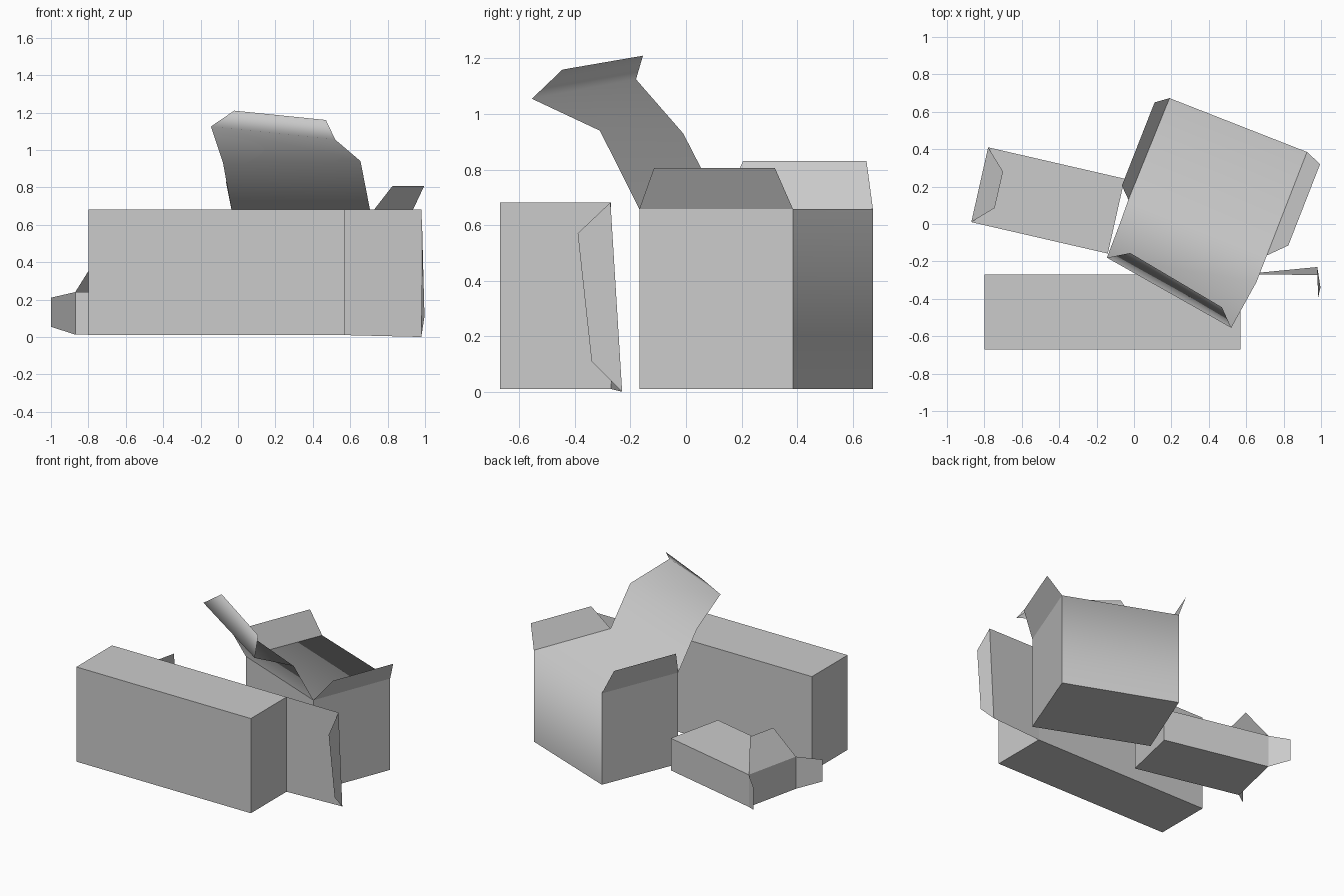
import bpy

if "Cube" in bpy.data.objects:
    bpy.data.objects.remove(bpy.data.objects["Cube"])


def mesh_object(name, verts, faces, smooth=False):
    mesh = bpy.data.meshes.new(name)
    mesh.from_pydata(verts, [], faces)
    mesh.polygons.foreach_set("use_smooth", [smooth] * len(faces))
    mesh.update()
    obj = bpy.data.objects.new(name, mesh)
    bpy.context.collection.objects.link(obj)
    return obj


def carton(name, corners, z0, z1, skip=()):
    """Closed box over four counter-clockwise ground corners."""
    verts = [(x, y, z) for z in (z0, z1) for x, y in corners]
    faces = [(3, 2, 1, 0), (4, 5, 6, 7)]
    faces += [(i, (i + 1) % 4, (i + 1) % 4 + 4, i + 4) for i in range(4)]
    return mesh_object(name, verts, [f for i, f in enumerate(faces) if i not in skip])


def flap(name, *points):
    return mesh_object(name, points, [tuple(range(len(points)))])


def strip(name, rows):
    """Smooth sheet through successive left/right point pairs."""
    verts = [p for row in rows for p in row]
    faces = [(2 * i, 2 * i + 1, 2 * i + 3, 2 * i + 2) for i in range(len(rows) - 1)]
    return mesh_object(name, verts, faces, smooth=True)


# Long carton with an open end flap and its folded tab
carton("long_box", [(-.80, -.67), (.57, -.67), (.57, -.27), (-.80, -.27)], .01, .682)
low, high = (.98, -.23, 0), (.98, -.272, .682)
flap("long_box_end_flap", (.57, -.27, .01), low, high, (.57, -.27, .682))
flap("long_box_tab", low, (.997, -.34, .11), (.985, -.39, .57), high)

# Cube carton: plain sides, then back, top and lid as one bent smooth sheet
fl, fr, br, bl = (-.03, .13), (.71, -.168), (.925, .385), (.19, .673)
Z0, Z1 = .01, .658
carton("cube_box", [fl, fr, br, bl], Z0, Z1, skip=(1, 4))
strip("cube_box_back_top_and_lid", [
    ((*bl, Z0), (*br, Z0)),
    ((*bl, Z1), (*br, Z1)),
    ((*fl, Z1), (*fr, Z1)),
    ((-.08, -.01, .93), (.655, -.31, .94)),
    ((-.145, -.18, 1.125), (.52, -.555, 1.055)),
    ((-.02, -.155, 1.21), (.47, -.445, 1.16)),
][::-1])
flap("cube_box_left_flap", (*fl, Z1), (*bl, Z1), (.11, .65, .83), (-.065, .205, .83))
flap("cube_box_right_flap", (*fr, Z1), (*br, Z1), (.995, .32, .806), (.825, -.115, .806))

# Small carton with three flaps around its left end
sfl, sfr, sbr, sbl = (-.87, .01), (-.14, -.158), (-.05, .242), (-.78, .41)
S0, S1 = .012, .24
carton("small_box", [sfl, sfr, sbr, sbl], S0, S1)
flap("small_box_top_flap", (*sfl, S1), (*sbl, S1), (-.70, .28, .44), (-.745, .085, .44))
for side, hinge, tip in (("front", sfl, (-1.0, -.105)), ("back", sbl, (-.885, .505))):
    flap(f"small_box_{side}_flap", (*hinge, S0), (*hinge, S1), (*tip, .21), (*tip, .055))
